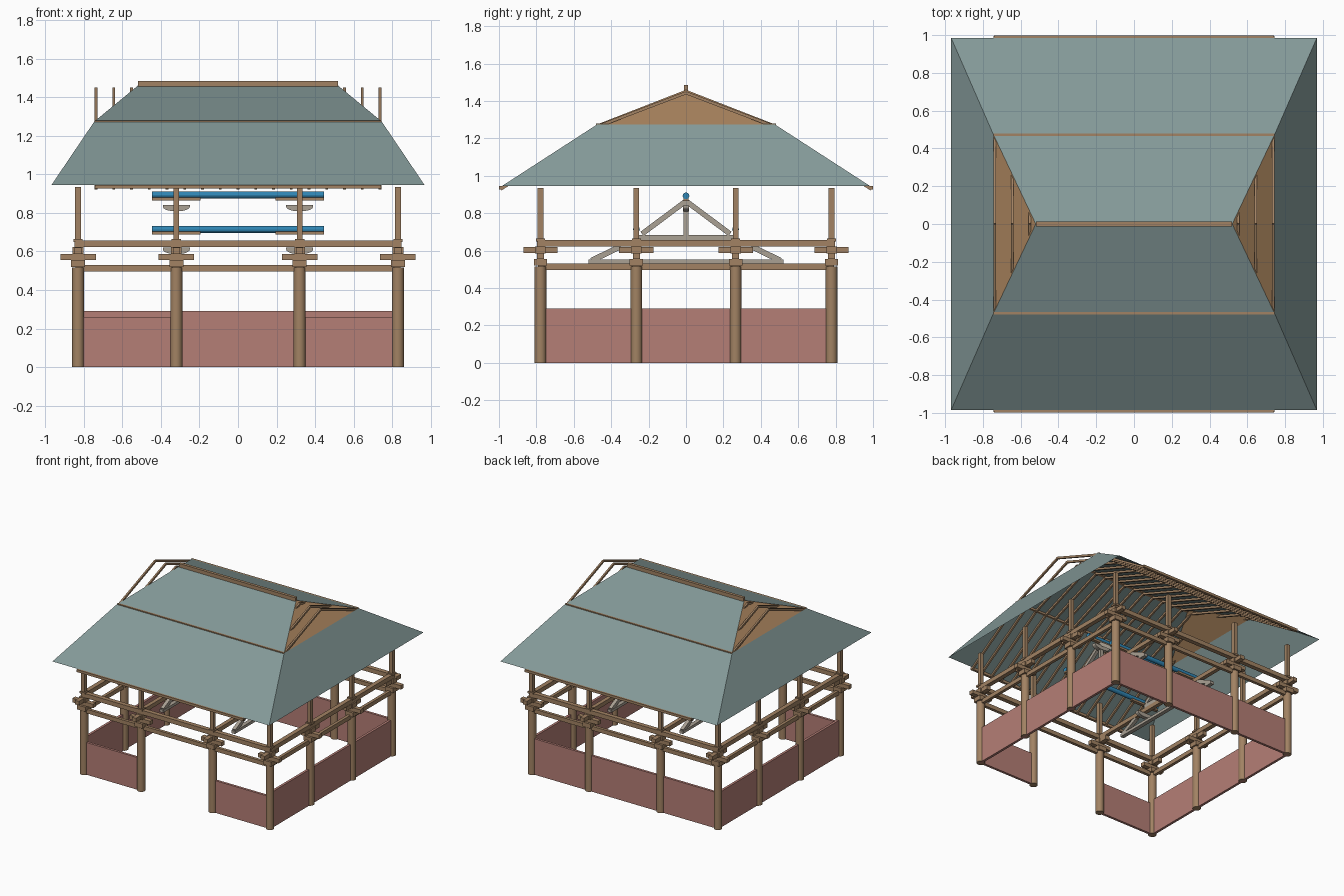
import bpy, bmesh, math
from mathutils import Matrix, Vector

if "Cube" in bpy.data.objects:
    bpy.data.objects.remove(bpy.data.objects["Cube"])


def material(name, rgb):
    m = bpy.data.materials.new(name)
    m.diffuse_color = (*rgb, 1)
    m.use_nodes = True
    m.node_tree.nodes["Principled BSDF"].inputs["Base Color"].default_value = m.diffuse_color
    return m


wood = material("wood", (0.36, 0.225, 0.125))
teal = material("roof_teal", (0.23, 0.32, 0.315))
clay = material("clay_red", (0.46, 0.21, 0.18))
grey = material("pale_timber", (0.40, 0.355, 0.295))
blue = material("blue_paint", (0.03, 0.24, 0.46))
gable_wood = material("gable_board", (0.40, 0.23, 0.11))


def finish(bm, name, *mats):
    me = bpy.data.meshes.new(name)
    bm.to_mesh(me)
    bm.free()
    ob = bpy.data.objects.new(name, me)
    bpy.context.collection.objects.link(ob)
    for m in mats:
        me.materials.append(m)
    return ob


def box(bm, x0, x1, y0, y1, z0, z1):
    mat = Matrix.Translation(((x0 + x1) / 2, (y0 + y1) / 2, (z0 + z1) / 2))
    mat = mat @ Matrix.Diagonal((x1 - x0, y1 - y0, z1 - z0, 1))
    bmesh.ops.create_cube(bm, size=1, matrix=mat)


def bar(bm, a, b, w, h):
    """Squared timber from a to b."""
    a, b = Vector(a), Vector(b)
    d = b - a
    mat = Matrix.Translation((a + b) / 2) @ d.to_track_quat('X', 'Z').to_matrix().to_4x4()
    bmesh.ops.create_cube(bm, size=1, matrix=mat @ Matrix.Diagonal((d.length, w, h, 1)))


def cylinder(bm, center, r, length, axis='Z', seg=16):
    mat = Matrix.Translation(center)
    if axis == 'X':
        mat = mat @ Matrix.Rotation(math.pi / 2, 4, 'Y')
    bmesh.ops.create_cone(bm, cap_ends=True, segments=seg, radius1=r, radius2=r,
                          depth=length, matrix=mat)


def boat(bm, x, y, z_top, half, drop, thick):
    """Half-round bracket, flat side up."""
    pts = [(x + half * math.cos(math.pi * i / 10), z_top - 0.01 - (drop - 0.01) * math.sin(math.pi * i / 10))
           for i in range(11)]
    pts = [(x + half, z_top)] + pts + [(x - half, z_top)]
    f = bm.faces.new([bm.verts.new((px, y - thick / 2, pz)) for px, pz in pts])
    r = bmesh.ops.extrude_face_region(bm, geom=[f])
    bmesh.ops.translate(bm, vec=(0, thick, 0),
                        verts=[v for v in r['geom'] if isinstance(v, bmesh.types.BMVert)])
    bmesh.ops.recalc_face_normals(bm, faces=bm.faces[:])


XS, YS = (-0.83, -0.32, 0.32, 0.83), (-0.778, -0.265, 0.265, 0.778)
X, Y = XS[3], YS[3]
spots = [(x, y) for x in XS for y in YS if abs(x) == X or abs(y) == Y]

# Columns around the perimeter
bm = bmesh.new()
for x, y in spots:
    cylinder(bm, (x, y, 0.258), 0.031, 0.516)
ob = finish(bm, "columns", wood)
bpy.context.view_layer.objects.active = ob
ob.select_set(True)
bpy.ops.object.shade_smooth_by_angle()

# Low walls, open in the middle of the front
bm = bmesh.new()
t = 0.01
box(bm, -X, X, Y - t, Y + t, 0, 0.29)
for s in (-1, 1):
    box(bm, s * X - t, s * X + t, -Y, Y, 0, 0.29)
    a, b = sorted((s * 0.32, s * X))
    box(bm, a, b, -Y - t, -Y + t, 0, 0.26)
finish(bm, "low_walls", clay)

# Bracket sets on the columns
bm = bmesh.new()
for x, y in spots:
    box(bm, x - .036, x + .036, y - .036, y + .036, .52, .556)
    box(bm, x - .092, x + .092, y - .018, y + .018, .556, .588)
    box(bm, x - .018, x + .018, y - .092, y + .092, .588, .62)
    box(bm, x - .028, x + .028, y - .028, y + .028, .586, .622)
finish(bm, "column_brackets", wood)

# Lower and upper ring beams and the cross beams
bm = bmesh.new()
for s in (-1, 1):
    for z0, z1, w in ((.497, .53, .012), (.622, .657, .018)):
        box(bm, -X - .012, X + .012, s * Y - w, s * Y + w, z0, z1)
        box(bm, s * X - w, s * X + w, -Y - .012, Y + .012, z0, z1)
    box(bm, s * .32 - .016, s * .32 + .016, -Y, Y, .622, .655)
finish(bm, "beams", wood)

# Short upper posts
bm = bmesh.new()
for x, y in spots:
    box(bm, x - .015, x + .015, y - .015, y + .015, .65, .935)
    box(bm, x - .024, x + .024, y - .024, y + .024, .65, .664)
finish(bm, "upper_posts", wood)

# Trusses with king posts and lower braces
bm = bmesh.new()
for x in (-.32, .32):
    box(bm, x - .015, x + .015, -.25, .25, .655, .685)
    box(bm, x - .014, x + .014, -.014, .014, .68, .88)
    box(bm, x - .016, x + .016, -.52, .52, .53, .552)
    for s in (-1, 1):
        bar(bm, (x, s * .235, .69), (x, 0, .865), .028, .028)
        bar(bm, (x, s * .505, .547), (x, s * .35, .622), .028, .03)
    boat(bm, x, 0, .842, .07, .034, .034)
    for y in YS[1:3]:
        boat(bm, x, y, .62, .07, .034, .03)
finish(bm, "trusses", grey)

# Painted round purlins and the wooden pads under them
bp, bw = bmesh.new(), bmesh.new()
for y, z in ((0, .893), (-.265, .715), (.265, .715)):
    cylinder(bp, (0, y, z), .018, .89, 'X', 12)
    for x in (-.32, .32):
        box(bw, x - .125, x + .125, y - .013, y + .013, z - .028, z - .012)
finish(bp, "purlins", blue)
finish(bw, "purlin_pads", wood)

# Roof skin: eave ring, break ring, ridge; end triangles are boarded
bm = bmesh.new()


def ring(x, y, z):
    return [bm.verts.new((sx * x, sy * y, z)) for sx, sy in ((-1, -1), (1, -1), (1, 1), (-1, 1))]


e, k = ring(.968, .985, .945), ring(.745, .475, 1.275)
rl, rr = bm.verts.new((-.52, 0, 1.46)), bm.verts.new((.52, 0, 1.46))
for i in range(4):
    j = (i + 1) % 4
    bm.faces.new((e[i], e[j], k[j], k[i]))
bm.faces.new((k[0], k[1], rr, rl))
bm.faces.new((k[2], k[3], rl, rr))
for f in (bm.faces.new((k[1], k[2], rr)), bm.faces.new((k[3], k[0], rl))):
    f.material_index = 1
finish(bm, "roof_skin", teal, gable_wood)

# Rafters below the skin, the outermost ones standing clear at the ends
bm = bmesh.new()
for i in range(17):
    x = -.737 + i * .737 / 8
    for s in (-1, 1):
        bar(bm, (x, s * .475, 1.263), (x, 0, 1.444), .014, .016)
        bar(bm, (x, s * .475, 1.26), (x, s * .99, .929), .014, .016)
finish(bm, "rafters", wood)

# Ridge beam, break purlins and eave battens
bm = bmesh.new()
box(bm, -.52, .52, -.012, .012, 1.448, 1.485)
for s in (-1, 1):
    box(bm, -.745, .745, s * .472 - .008, s * .472 + .008, 1.262, 1.279)
    bar(bm, (-.742, s * .989, .936), (.742, s * .989, .936), .02, .02)
finish(bm, "ridge_and_battens", wood)
